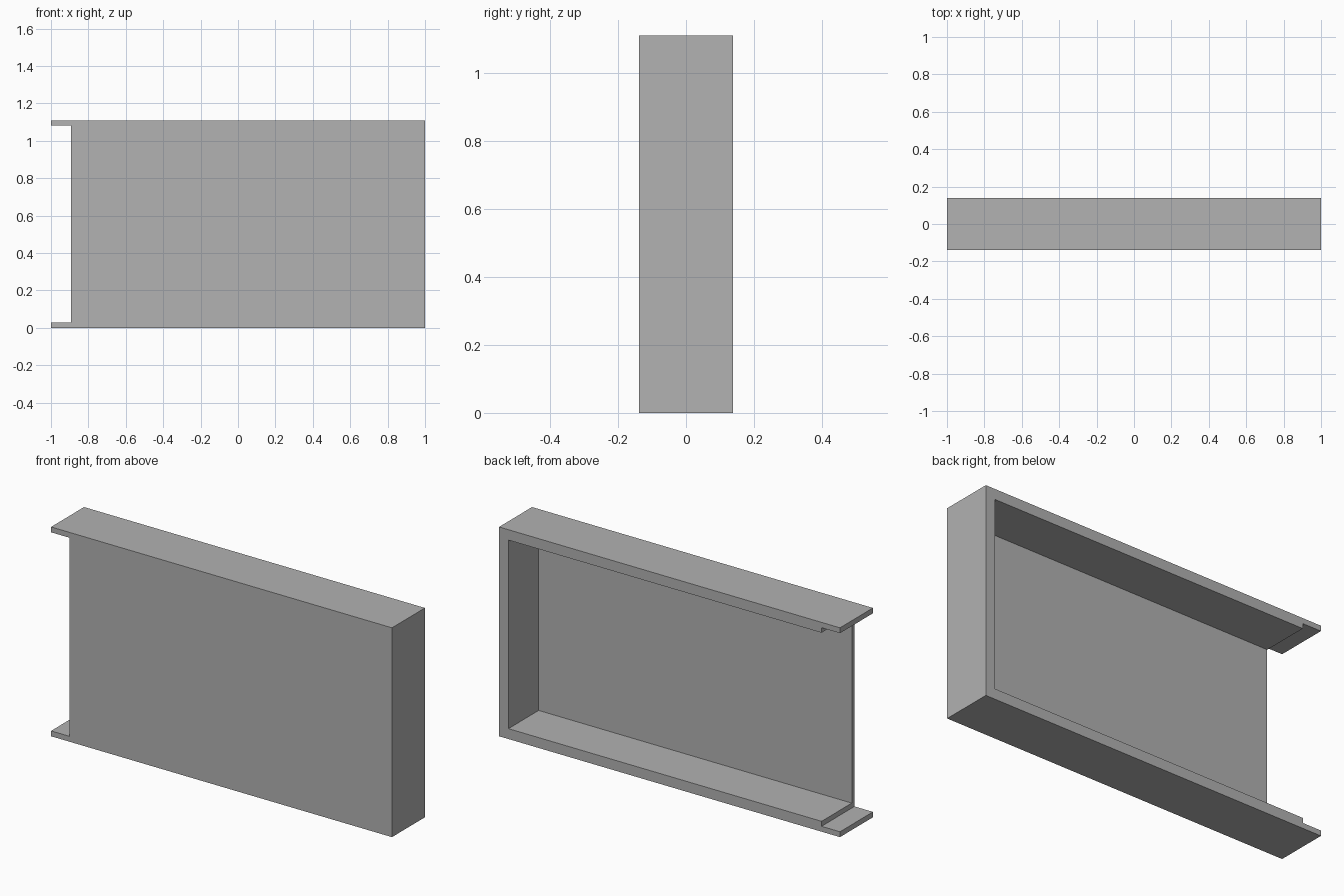
import bpy
import bmesh

if "Cube" in bpy.data.objects:
    bpy.data.objects.remove(bpy.data.objects["Cube"], do_unlink=True)

HEIGHT, HALF_DEPTH = 1.11, 0.138
WALL = 0.055      # thickness of the rim
LIP = 0.0285      # thickness of the two end tongues
PANEL = 0.023     # thickness of the front panel
SHOULDER = -0.892 # where the panel and thick rim stop

grey = bpy.data.materials.new("plain grey")
grey.use_nodes = True
colour = (0.445, 0.445, 0.445, 1)
grey.diffuse_color = colour
grey.node_tree.nodes["Principled BSDF"].inputs["Base Color"].default_value = colour


def extrude_profile(name, profile, y0, y1):
    """Extrude an x-z outline from y0 to y1."""
    bm = bmesh.new()
    face = bm.faces.new([bm.verts.new((x, y0, z)) for x, z in profile])
    grown = bmesh.ops.extrude_face_region(bm, geom=[face])["geom"]
    moved = [v for v in grown if isinstance(v, bmesh.types.BMVert)]
    bmesh.ops.translate(bm, verts=moved, vec=(0, y1 - y0, 0))
    bmesh.ops.recalc_face_normals(bm, faces=bm.faces)
    mesh = bpy.data.meshes.new(name)
    bm.to_mesh(mesh)
    bm.free()
    mesh.materials.append(grey)
    obj = bpy.data.objects.new(name, mesh)
    bpy.context.collection.objects.link(obj)
    return obj


# Outer body, with a thin tongue at the top and bottom of the open end
outline = [(-1, 0), (1, 0), (1, HEIGHT), (-1, HEIGHT),
           (-1, HEIGHT - LIP), (SHOULDER, HEIGHT - LIP),
           (SHOULDER, LIP), (-1, LIP)]
tray = extrude_profile("open_tray", outline, -HALF_DEPTH, HALF_DEPTH)

# Hollow behind the front panel, open at the back and at one end
low, high, end = WALL, HEIGHT - WALL, 1 - WALL
hollow = [(-1.2, low), (end, low), (end, high), (-1.2, high)]
cutter = extrude_profile("hollow_cutter", hollow, -HALF_DEPTH + PANEL, 0.3)
cutter.hide_render = True

cut = tray.modifiers.new("hollow", "BOOLEAN")
cut.operation = "DIFFERENCE"
cut.solver = "EXACT"
cut.object = cutter
bpy.context.view_layer.objects.active = tray
bpy.ops.object.modifier_apply(modifier=cut.name)
bpy.data.objects.remove(cutter, do_unlink=True)
